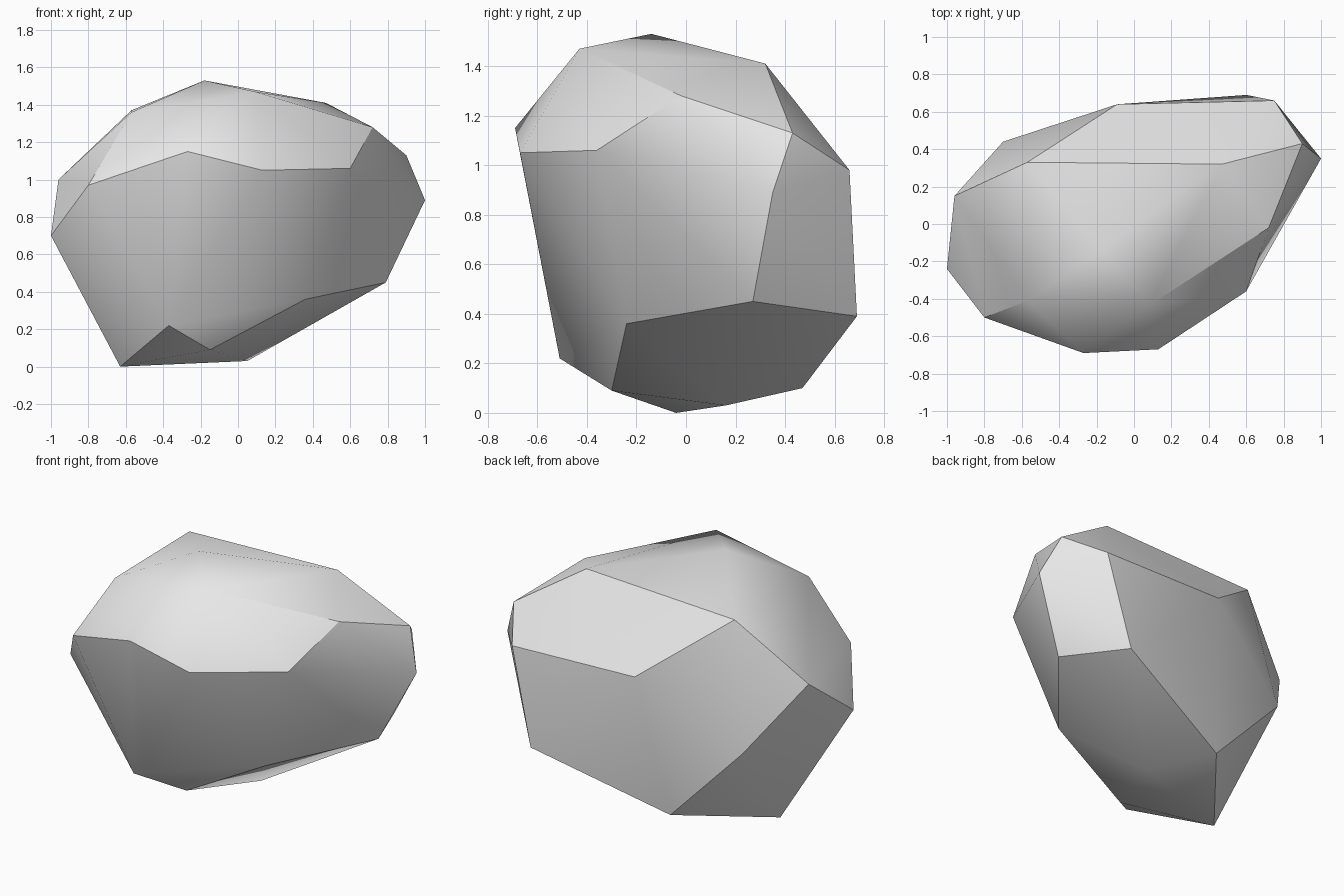
import bpy
import bmesh
import math

# Remove only the default cube
default_cube = bpy.data.objects.get("Cube")
if default_cube:
    bpy.data.objects.remove(default_cube, do_unlink=True)


def make_material(name, color):
    """Create a plain flat-coloured material."""
    material = bpy.data.materials.new(name)
    material.use_nodes = True
    material.diffuse_color = color
    shader = material.node_tree.nodes["Principled BSDF"]
    shader.inputs["Base Color"].default_value = color
    shader.inputs["Roughness"].default_value = 0.9
    return material


def make_boulder(name, corner_groups, material):
    """Wrap the corner points in a convex hull and merge its nearly flat facets."""
    mesh = bpy.data.meshes.new(name)
    bm = bmesh.new()
    for corners in corner_groups:
        for corner in corners:
            bm.verts.new(corner)

    # Convex stone body
    bmesh.ops.convex_hull(bm, input=list(bm.verts))
    stray = [vert for vert in bm.verts if not vert.link_faces]
    bmesh.ops.delete(bm, geom=stray, context="VERTS")

    # Broad cut facets
    bmesh.ops.dissolve_limit(
        bm,
        angle_limit=math.radians(5),
        verts=list(bm.verts),
        edges=list(bm.edges),
    )
    bmesh.ops.recalc_face_normals(bm, faces=list(bm.faces))
    bm.to_mesh(mesh)
    bm.free()

    mesh.materials.append(material)
    boulder = bpy.data.objects.new(name, mesh)
    bpy.context.scene.collection.objects.link(boulder)
    return boulder


# Corners of the underside, resting on the ground
underside = [
    (-.63, -.04, 0), (.05, .16, .03), (-.15, -.3, .09),
    (-.22, .47, .1), (-.37, -.51, .22), (.36, -.24, .36),
]

# Corners around the widest part
waist = [
    (.6, .69, .39), (.79, .27, .45), (-.7, .44, .6),
    (-1, -.24, .7), (1, .35, .89), (.75, .66, .98),
    (-.09, .64, 1), (-.8, -.5, .97), (-.96, .15, 1),
]

# Corners of the shoulder
shoulder = [
    (.13, -.67, 1.05), (.6, -.36, 1.06),
    (.9, .43, 1.13), (-.27, -.69, 1.15),
]

# Corners of the rounded crown
crown = [
    (.72, -.02, 1.28), (-.57, -.41, 1.36), (-.57, .33, 1.37),
    (.47, .32, 1.41), (.09, -.43, 1.47), (-.18, -.14, 1.53),
]

stone_grey = make_material("stone_grey", (.8, .8, .8, 1))
boulder = make_boulder("boulder", [underside, waist, shoulder, crown], stone_grey)

# Soft shading across shallow facets, crisp edges at the steep ones
bpy.ops.object.select_all(action="DESELECT")
boulder.select_set(True)
bpy.context.view_layer.objects.active = boulder
bpy.ops.object.shade_smooth_by_angle(angle=math.radians(30))
